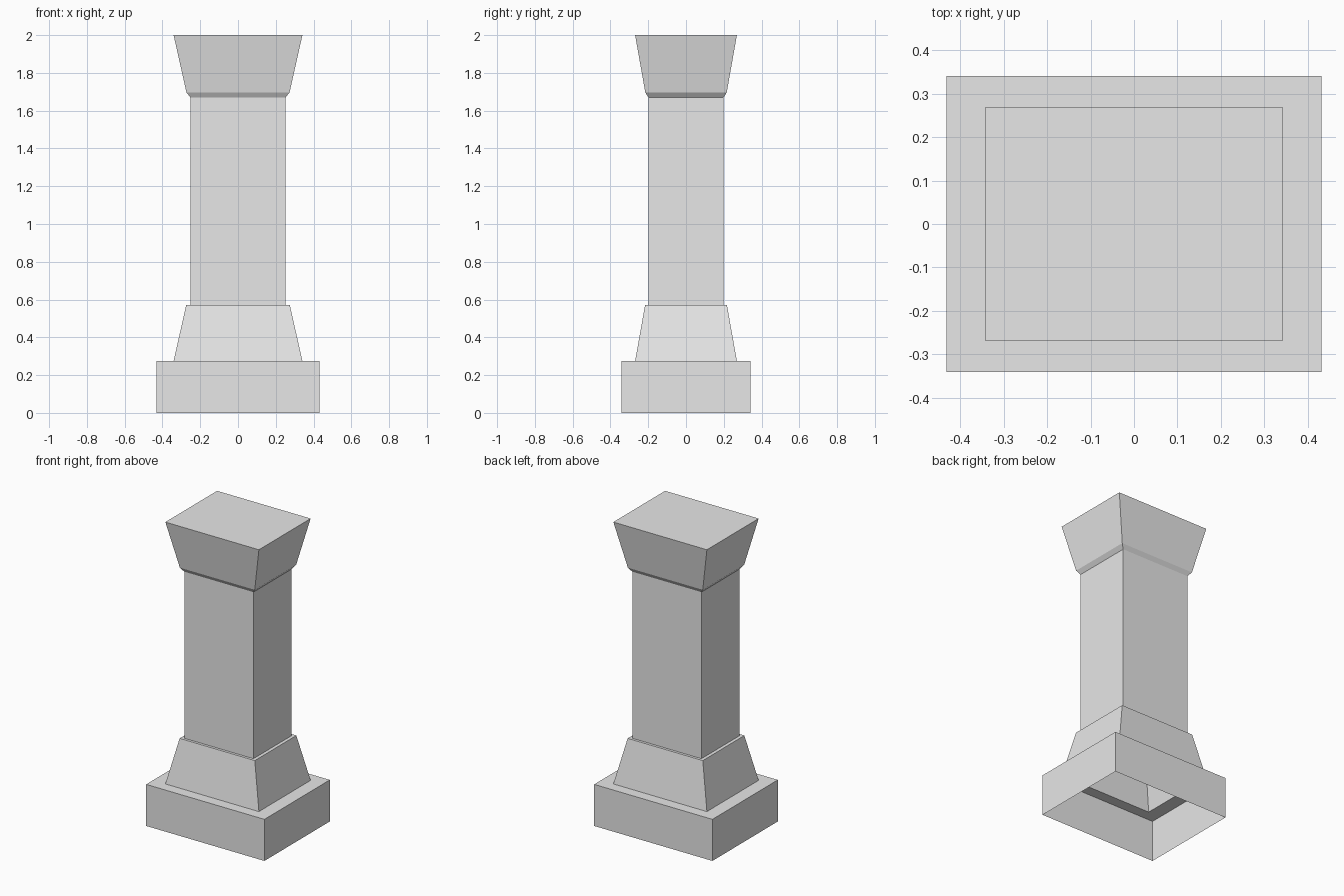
import bpy
import bmesh

cube = bpy.data.objects.get("Cube")
if cube:
    bpy.data.objects.remove(cube, do_unlink=True)

stone = bpy.data.materials.new("light_grey_stone")
stone.use_nodes = True
GREY = (0.8, 0.8, 0.8, 1)
stone.diffuse_color = GREY
stone.node_tree.nodes["Principled BSDF"].inputs["Base Color"].default_value = GREY

SIGNS = ((-1, -1), (1, -1), (1, 1), (-1, 1))
DEPTH = 0.79  # depth of every section as a share of its width


def loft(name, profile, cap_top=False):
    """Hollow shell through rectangular sections given as (half width, height)."""
    bm = bmesh.new()
    rings = [[bm.verts.new((sx * w, sy * w * DEPTH, z)) for sx, sy in SIGNS]
             for w, z in profile]
    for low, high in zip(rings, rings[1:]):
        for i in range(4):
            j = (i + 1) % 4
            bm.faces.new((low[i], low[j], high[j], high[i]))
    if cap_top:
        bm.faces.new(rings[-1])
    mesh = bpy.data.meshes.new(name)
    bm.to_mesh(mesh)
    bm.free()
    mesh.materials.append(stone)
    obj = bpy.data.objects.new(name, mesh)
    bpy.context.collection.objects.link(obj)
    return obj


# Plinth: open underneath, with a ledge running in to the foot
loft("plinth", [(0.431, 0), (0.431, 0.274), (0.341, 0.274)])

# Tapered foot with a narrow ledge round the shaft
loft("tapered_foot", [(0.341, 0.274), (0.274, 0.572), (0.252, 0.572)])

# Straight shaft
loft("shaft", [(0.252, 0.572), (0.252, 1.67)])

# Capital: small chamfer, then a wide flare closed on top
loft("capital", [(0.252, 1.67), (0.273, 1.697), (0.341, 2)], cap_top=True)
